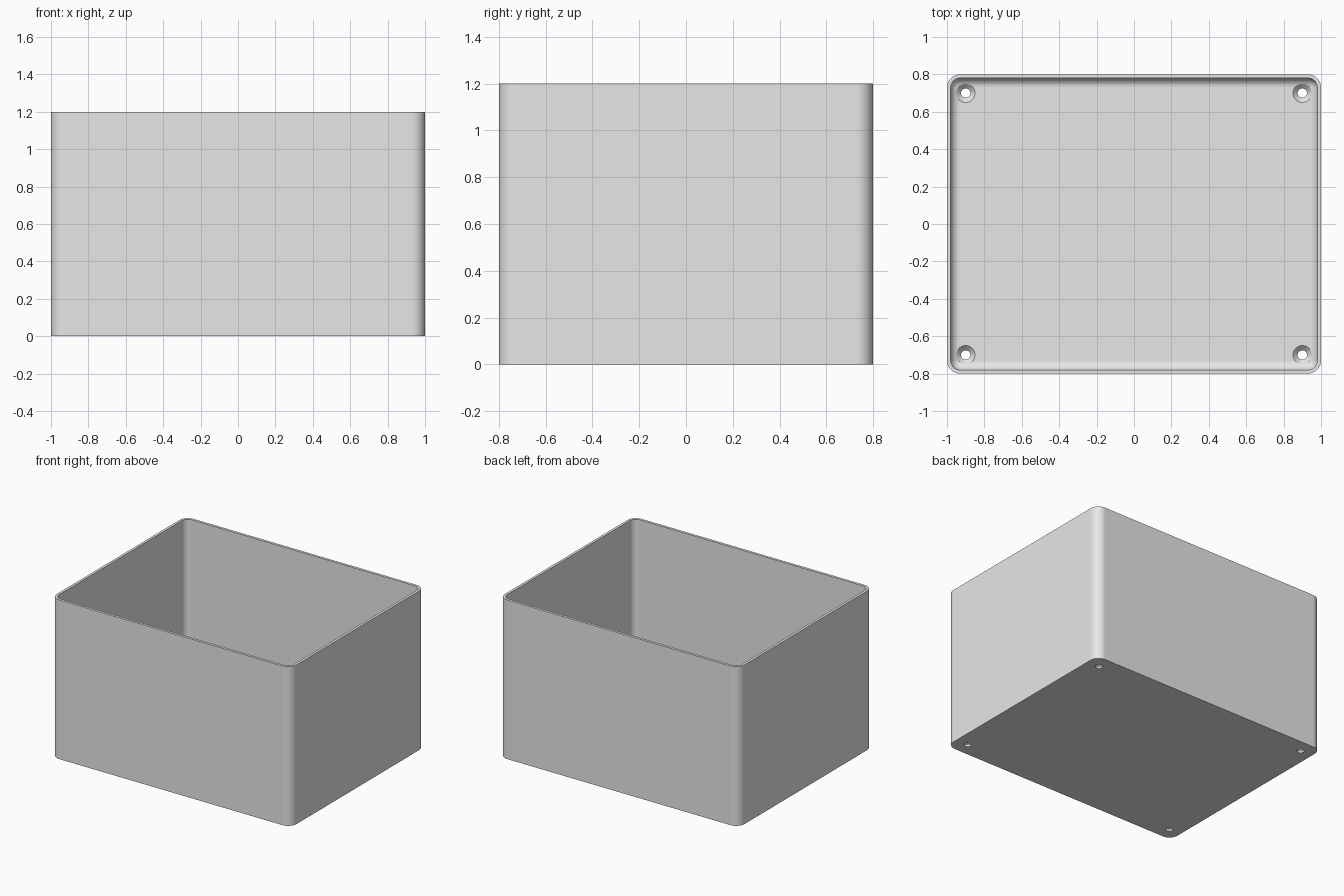
import bpy, bmesh
from math import sin, cos, pi

cube = bpy.data.objects.get("Cube")
if cube:
    bpy.data.objects.remove(cube, do_unlink=True)

HALF_X, HALF_Y, HEIGHT = 1.0, 0.8, 1.2
WALL, FLOOR, CORNER = 0.02, 0.04, 0.07
FILLET = CORNER - WALL
STEPS = 8

grey = bpy.data.materials.new("light grey")
grey.use_nodes = True
grey.diffuse_color = (0.8, 0.8, 0.8, 1)
grey.node_tree.nodes["Principled BSDF"].inputs["Base Color"].default_value = (0.8, 0.8, 0.8, 1)


def rounded_ring(inset, z):
    """Points of a rounded rectangle, inset from the outer wall."""
    r = max(CORNER - inset, 0)
    cx, cy = HALF_X - inset - r, HALF_Y - inset - r
    points = []
    for q, (sx, sy) in enumerate([(1, 1), (-1, 1), (-1, -1), (1, -1)]):
        for i in range(STEPS + 1):
            a = (q + i / STEPS) * pi / 2
            points.append((sx * cx + r * cos(a), sy * cy + r * sin(a), z))
    return points


def circle_ring(x, y, radius, z, sides=32):
    return [(x + radius * cos(2 * pi * i / sides),
             y + radius * sin(2 * pi * i / sides), z) for i in range(sides)]


def loft(name, rings):
    """Closed solid skinned through a list of rings."""
    bm = bmesh.new()
    loops = [[bm.verts.new(p) for p in ring] for ring in rings]
    for a, b in zip(loops, loops[1:]):
        for i in range(len(a)):
            j = (i + 1) % len(a)
            bm.faces.new((a[i], a[j], b[j], b[i]))
    bm.faces.new(loops[0])
    bm.faces.new(loops[-1])
    bmesh.ops.remove_doubles(bm, verts=bm.verts, dist=0.0001)
    bmesh.ops.recalc_face_normals(bm, faces=bm.faces)
    mesh = bpy.data.meshes.new(name)
    bm.to_mesh(mesh)
    bm.free()
    mesh.materials.append(grey)
    obj = bpy.data.objects.new(name, mesh)
    bpy.context.collection.objects.link(obj)
    return obj


# Open box: outer wall, rim, inner wall, filleted floor edge
profile = [(0, 0), (0, HEIGHT), (WALL, HEIGHT)]
for i in range(STEPS + 1):
    a = i / STEPS * pi / 2
    profile.append((WALL + FILLET * (1 - cos(a)), FLOOR + FILLET * (1 - sin(a))))
box = loft("open_box", [rounded_ring(*p) for p in profile])
bpy.context.view_layer.objects.active = box
box.select_set(True)

# Countersunk screw holes in the four floor corners
hole_profile = [(0.025, -0.1), (0.025, FLOOR - 0.025), (0.05, FLOOR), (0.05, FLOOR + 0.1)]
for x in (-0.9, 0.9):
    for y in (-0.7, 0.7):
        cutter = loft("hole_cutter", [circle_ring(x, y, r, z) for r, z in hole_profile])
        cutter.hide_render = True
        cut = box.modifiers.new("screw_hole", 'BOOLEAN')
        cut.operation = 'DIFFERENCE'
        cut.solver = 'EXACT'
        cut.object = cutter
        bpy.ops.object.modifier_apply(modifier=cut.name)
        bpy.data.objects.remove(cutter, do_unlink=True)

# Smooth corners with flat walls
bpy.ops.object.shade_smooth_by_angle(angle=pi / 6)
weighted = box.modifiers.new("weighted_normals", 'WEIGHTED_NORMAL')
weighted.keep_sharp = True
